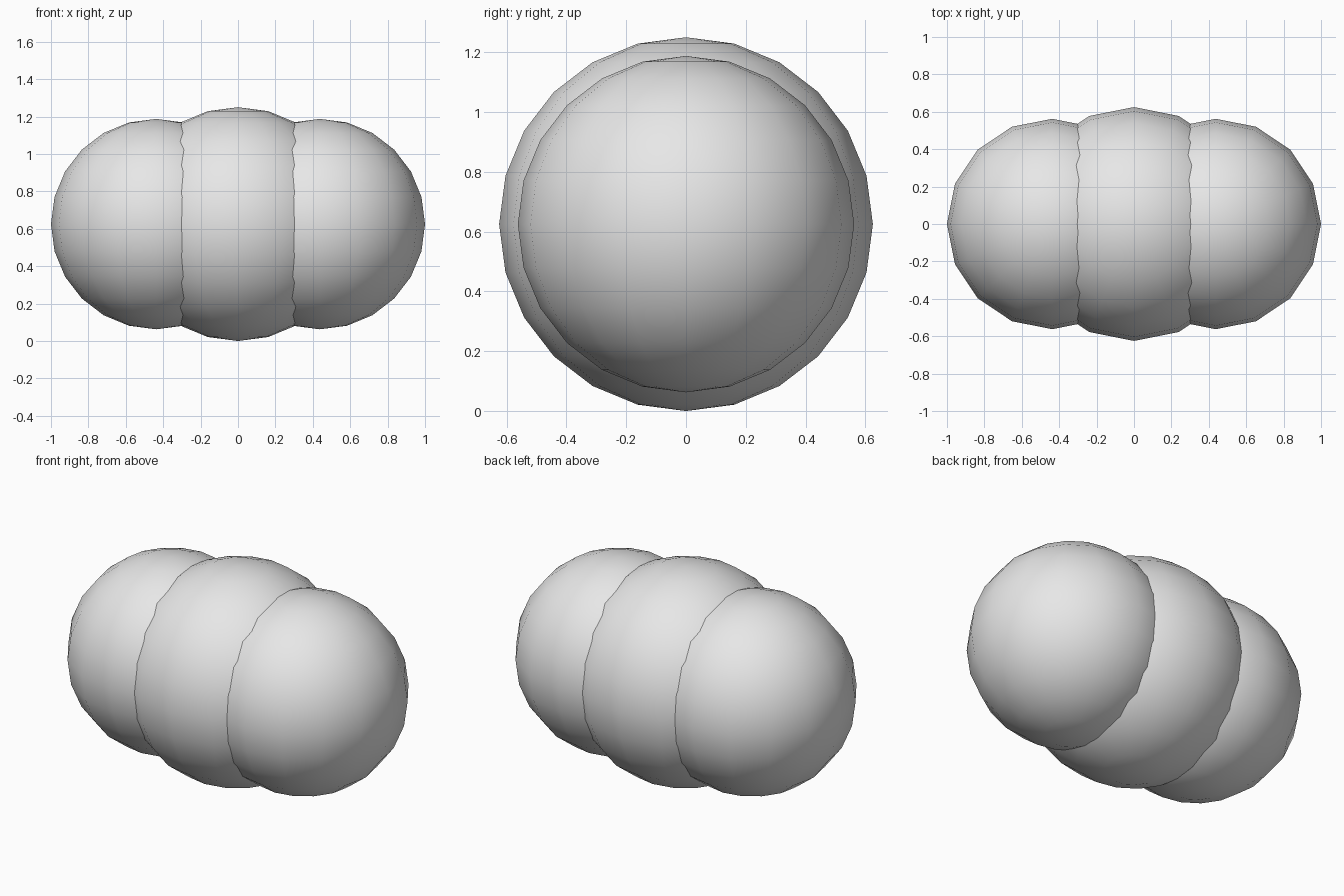
import bpy

# Remove the default cube
cube = bpy.data.objects.get("Cube")
if cube:
    bpy.data.objects.remove(cube, do_unlink=True)

# Single plain grey
GREY = (0.8, 0.8, 0.8, 1.0)
grey = bpy.data.materials.new("light grey")
grey.use_nodes = True
grey.diffuse_color = GREY
for node in grey.node_tree.nodes:
    if node.type == 'BSDF_PRINCIPLED':
        node.inputs["Base Color"].default_value = GREY

CORE_RADIUS = 0.625
LOBE_RADIUS = CORE_RADIUS * 0.9
LOBE_OFFSET = 1 - LOBE_RADIUS


def add_ball(name, x, radius):
    """Smooth ball, all sharing the same centre height."""
    bpy.ops.mesh.primitive_uv_sphere_add(
        segments=16, ring_count=12, radius=radius, location=(x, 0, CORE_RADIUS))
    ball = bpy.context.object
    ball.name = name
    ball.data.materials.append(grey)
    bpy.ops.object.shade_smooth()
    return ball


# Large middle ball with an overlapping lobe on each side
add_ball("middle_ball", 0, CORE_RADIUS)
for side, sign in (("left", 1), ("right", -1)):
    add_ball(side + "_ball", sign * LOBE_OFFSET, LOBE_RADIUS)
